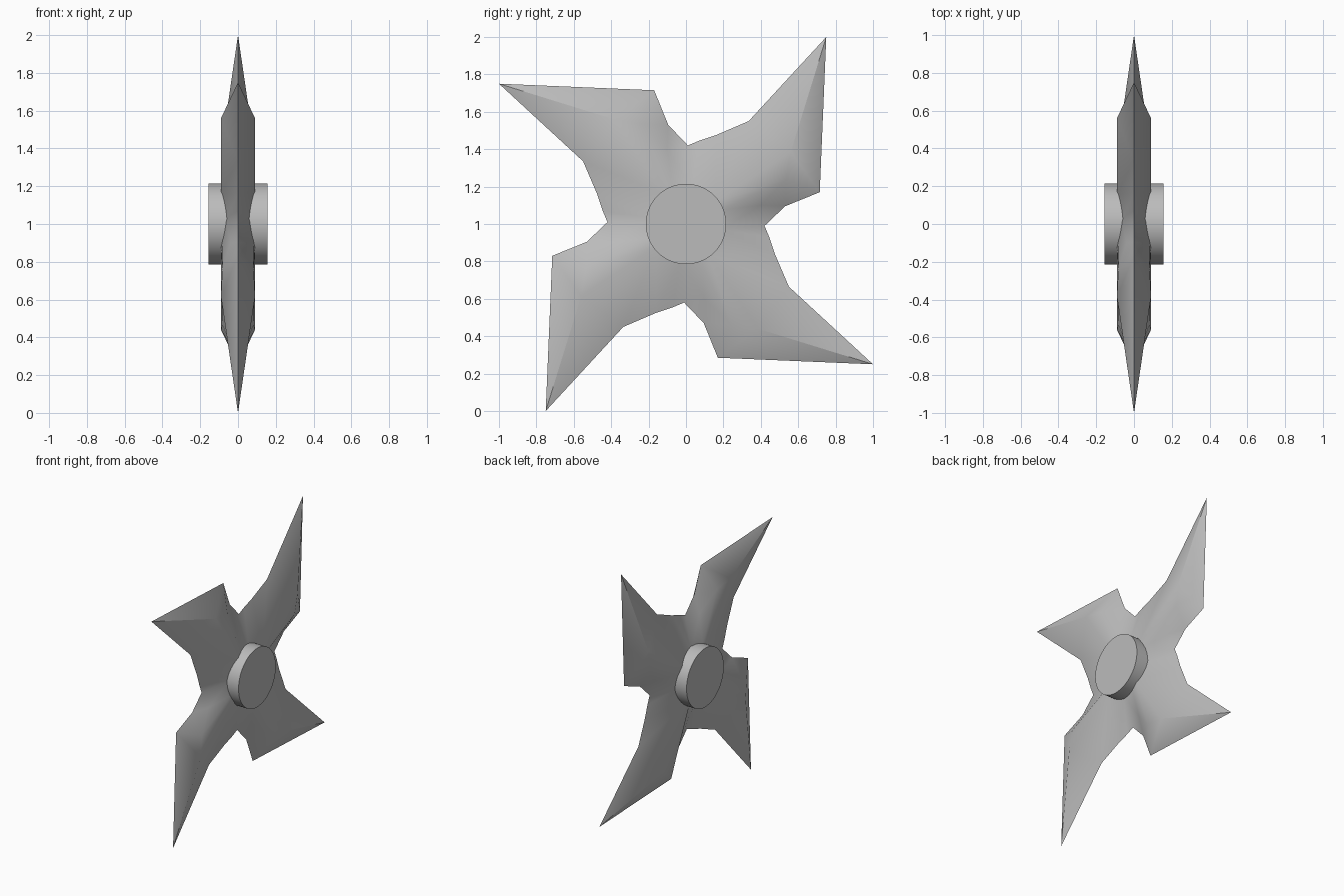
import bpy, bmesh, math
from mathutils import Matrix, Vector

cube = bpy.data.objects.get("Cube")
if cube:
    bpy.data.objects.remove(cube, do_unlink=True)

steel = bpy.data.materials.new("grey steel")
steel.use_nodes = True
colour = (0.5, 0.5, 0.5, 1)
steel.diffuse_color = colour
steel.node_tree.nodes["Principled BSDF"].inputs["Base Color"].default_value = colour


def finish(bm, name, angle):
    bmesh.ops.recalc_face_normals(bm, faces=bm.faces)
    mesh = bpy.data.meshes.new(name)
    bm.to_mesh(mesh)
    bm.free()
    mesh.materials.append(steel)
    obj = bpy.data.objects.new(name, mesh)
    bpy.context.collection.objects.link(obj)
    obj.location.z = 1
    bpy.ops.object.select_all(action="DESELECT")
    obj.select_set(True)
    bpy.context.view_layer.objects.active = obj
    bpy.ops.object.shade_smooth_by_angle(angle=math.radians(angle))
    return obj


# One side of one blade: (height off the middle plane, y, z)
quarter = Matrix.Rotation(math.radians(90), 3, "X")
P = {
    "tip": (0, 0.75, 1.0),
    "heel": (0, 0.715, 0.17),
    "neck": (0, 0.53, 0.095),
    "valley": (0, 0.42, -0.01),
    "edge_a": (0, 0.335, 0.55),
    "edge_b": (0, 0.16, 0.475),
    "edge_c": (0, 0.07, 0.445),
    "ridge": (0.09, 0.56, 0.385),
    "shoulder": (0.083, 0.535, 0.24),
    "crease_out": (0.04, 0.4, 0.1),
    "crease_in": (0.08, 0.19, 0.075),
    "root": (0.09, 0.16, 0.12),
    "dip": (0.065, 0.19, -0.03),
    "centre": (0.09, 0, 0),
}
P = {k: Vector(v) for k, v in P.items()}
P["last_valley"] = quarter @ P["valley"]
P["last_dip"] = quarter @ P["dip"]

FACES = [
    "tip ridge edge_a", "tip heel ridge", "edge_a ridge root",
    "edge_a root edge_b", "edge_b root last_dip", "edge_b last_dip edge_c",
    "edge_c last_dip last_valley", "ridge heel shoulder",
    "ridge shoulder root", "root shoulder crease_in",
    "shoulder heel neck", "shoulder neck crease_out",
    "shoulder crease_out crease_in", "neck valley crease_out",
    "crease_out valley dip", "crease_out dip crease_in",
    "root crease_in centre", "crease_in dip centre", "centre root last_dip",
]

# Four blades, mirrored to both sides of the middle plane
bm = bmesh.new()
for turn in range(4):
    spin = Matrix.Rotation(math.radians(90 * turn), 3, "X")
    for side in (1, -1):
        flip = Matrix.Diagonal((side, 1, 1))
        verts = {k: bm.verts.new(flip @ (spin @ v)) for k, v in P.items()}
        for face in FACES:
            bm.faces.new([verts[k] for k in face.split()])
bmesh.ops.remove_doubles(bm, verts=bm.verts, dist=0.0005)
finish(bm, "throwing_star_blades", 32)

# Round hub through the middle
bm = bmesh.new()
bmesh.ops.create_cone(bm, cap_ends=True, segments=64, radius1=0.215,
                      radius2=0.215, depth=0.31,
                      matrix=Matrix.Rotation(math.radians(90), 4, "Y"))
finish(bm, "centre_hub", 30)
